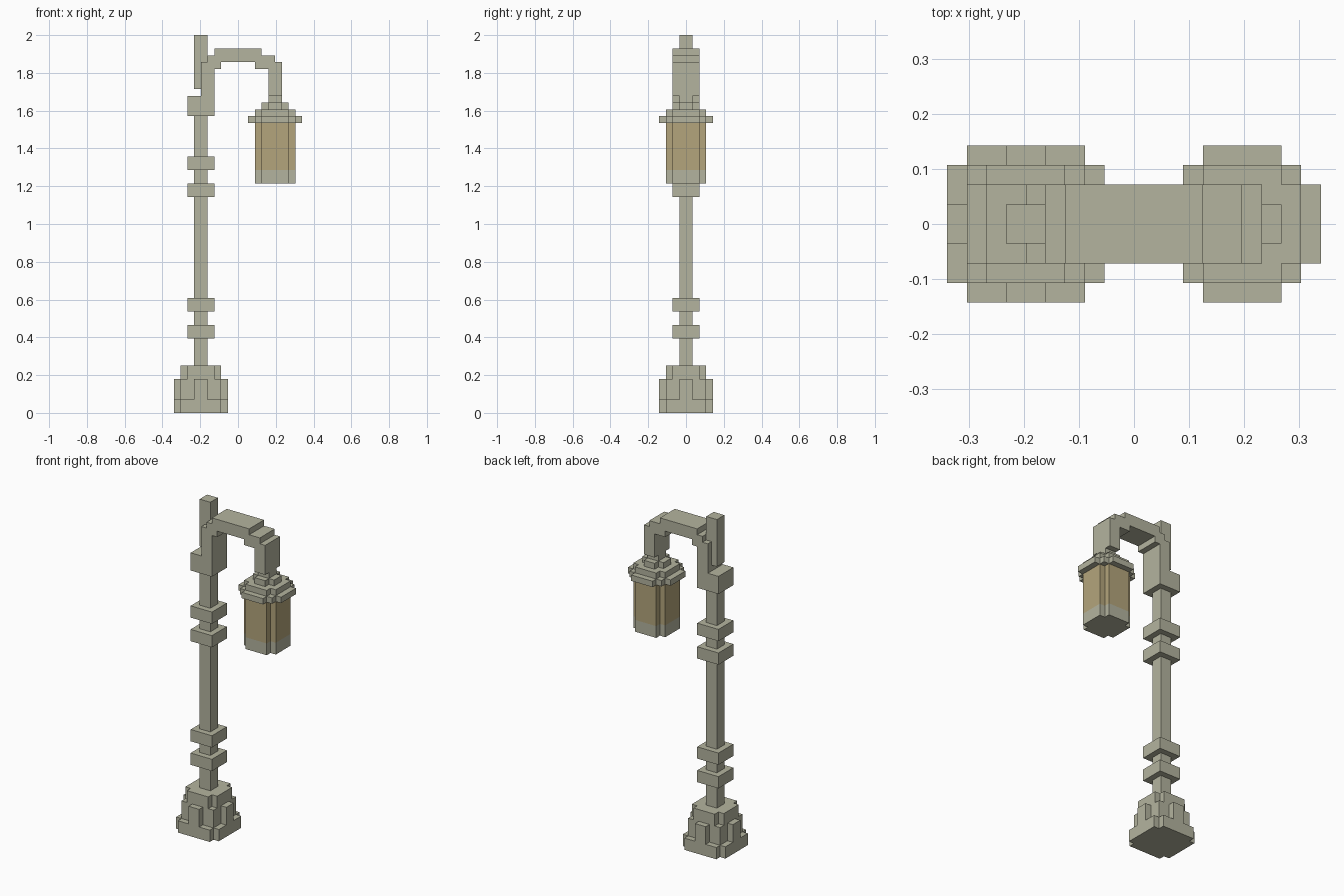
import bpy, bmesh
from mathutils import Vector

U = 2 / 56            # one block of the grid
POST, LAMP = -5.5, 5.5  # centres along x, in blocks

cube = bpy.data.objects.get("Cube")
if cube:
    bpy.data.objects.remove(cube)


def material(name, rgb):
    m = bpy.data.materials.new(name)
    m.use_nodes = True
    m.diffuse_color = (*rgb, 1)
    bsdf = next(n for n in m.node_tree.nodes if n.type == 'BSDF_PRINCIPLED')
    bsdf.inputs["Base Color"].default_value = (*rgb, 1)
    return m


stone = material("pale_stone", (0.456, 0.456, 0.345))
glow = material("amber_glass", (0.456, 0.376, 0.2))


def prism(name, points, push, mat=stone):
    """Extrude a flat outline of 3D points (in blocks) along push."""
    bm = bmesh.new()
    face = bm.faces.new([bm.verts.new(Vector(p) * U) for p in points])
    out = bmesh.ops.extrude_face_region(bm, geom=[face])
    moved = [v for v in out["geom"] if isinstance(v, bmesh.types.BMVert)]
    bmesh.ops.translate(bm, verts=moved, vec=Vector(push) * U)
    bmesh.ops.recalc_face_normals(bm, faces=bm.faces)
    mesh = bpy.data.meshes.new(name)
    bm.to_mesh(mesh)
    bm.free()
    mesh.materials.append(mat)
    obj = bpy.data.objects.new(name, mesh)
    bpy.context.collection.objects.link(obj)
    return obj


def slab(name, cx, half, z0, z1, steps=0, mat=stone):
    """Square slab whose corners are cut back in block-sized stairs."""
    quarter = [(half, half - steps)]
    for i in range(steps):
        quarter += [(half - i - 1, half - steps + i),
                    (half - i - 1, half - steps + i + 1)]
    outline = []
    for _ in range(4):
        outline += quarter
        quarter = [(-y, x) for x, y in quarter]
    return prism(name, [(cx + x, y, z0) for x, y in outline], (0, 0, z1 - z0), mat)


def box(name, x0, x1, y0, y1, z0, z1):
    return prism(name, [(x0, y0, z0), (x1, y0, z0), (x1, y1, z0), (x0, y1, z0)],
                 (0, 0, z1 - z0))


# Stepped base with a buttress on each side
slab("base_foot", POST, 4, 0, 2, 1)
slab("base_body", POST, 3, 2, 5)
slab("base_top", POST, 3, 5, 7, 1)
for side, s in (("left", 1), ("right", -1)):
    xs = sorted((POST + 3 * s, POST + 4 * s))
    box("buttress_" + side, *xs, -1, 1, 2, 5)
for side, s in (("back", 1), ("front", -1)):
    ys = sorted((3 * s, 4 * s))
    box("buttress_" + side, POST - 1, POST + 1, *ys, 2, 5)

# Post, its rings and the block carrying the arm
slab("post", POST, 1, 7, 44)
for i, z in enumerate((11, 15, 32, 36)):
    slab(f"post_ring_{i + 1}", POST, 2, z, z + 2)
slab("arm_block", POST, 2, 44, 47)
slab("post_finial", POST, 1, 48, 56)

# Stepped arm reaching over to the lantern
arm = [(-5.5, 47), (-3.5, 47), (-3.5, 51), (-2.5, 51), (-2.5, 52), (2.5, 52),
       (2.5, 51), (4.5, 51), (4.5, 47), (6.5, 47), (6.5, 52), (5.5, 52),
       (5.5, 53), (3.5, 53), (3.5, 54), (-3.5, 54), (-3.5, 53), (-4.5, 53),
       (-4.5, 52), (-5.5, 52)]
prism("arm", [(x, -2, z) for x, z in arm], (0, 4, 0))

# Lantern
slab("lantern_neck", LAMP, 1, 46, 47)
slab("lantern_cap", LAMP, 2, 45, 46, 1)
slab("lantern_hood", LAMP, 3, 44, 45, 1)
slab("lantern_brim", LAMP, 4, 43, 44, 2)
slab("lantern_glass", LAMP, 3, 36, 43, 1, glow)
slab("lantern_bottom", LAMP, 3, 34, 36, 1)
